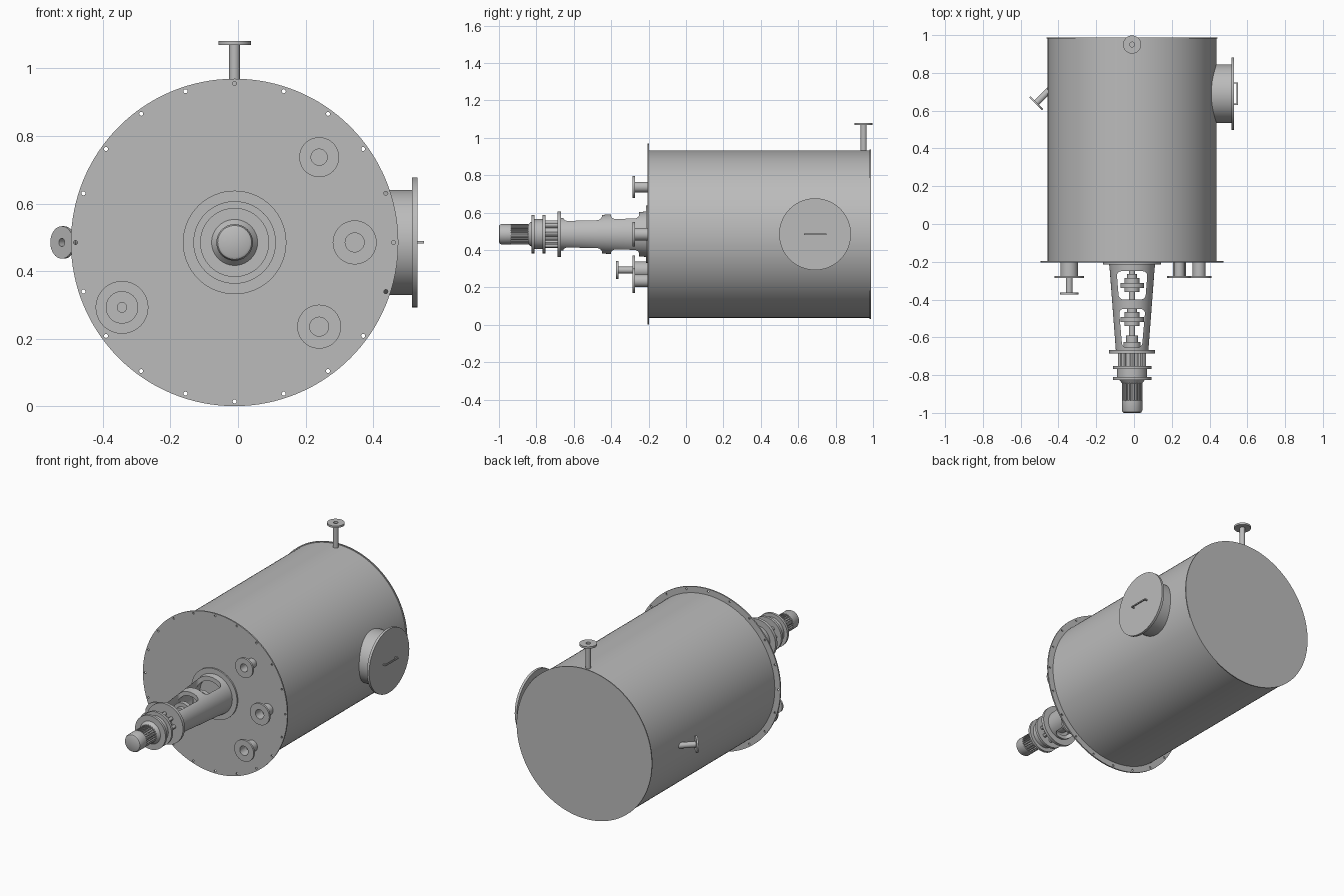
import bpy, bmesh
from math import pi, cos, sin
from mathutils import Vector, Matrix

if "Cube" in bpy.data.objects:
    bpy.data.objects.remove(bpy.data.objects["Cube"])

steel = bpy.data.materials.new("steel grey")
steel.use_nodes = True
grey = (0.5, 0.5, 0.5, 1)
steel.diffuse_color = grey
steel.node_tree.nodes["Principled BSDF"].inputs["Base Color"].default_value = grey

CX, CZ = -0.01, 0.485          # vessel axis
FRONT, BACK = -0.2, 0.988      # vessel ends
FORWARD = Vector((0, -1, 0))


def finish(name, bm):
    bmesh.ops.recalc_face_normals(bm, faces=bm.faces)
    mesh = bpy.data.meshes.new(name)
    bm.to_mesh(mesh)
    bm.free()
    mesh.materials.append(steel)
    ob = bpy.data.objects.new(name, mesh)
    bpy.context.collection.objects.link(ob)
    return ob


def smooth(ob):
    bpy.ops.object.select_all(action='DESELECT')
    ob.select_set(True)
    bpy.context.view_layer.objects.active = ob
    bpy.ops.object.shade_smooth_by_angle()
    return ob


def lathe(name, profile, origin, direction, steps=48, closed=False):
    """Revolve (radius, distance) points around a direction from an origin."""
    bm = bmesh.new()
    verts = [bm.verts.new((r, 0, t)) for r, t in profile]
    pairs = list(zip(verts, verts[1:]))
    if closed:
        pairs.append((verts[-1], verts[0]))
    edges = [bm.edges.new(p) for p in pairs]
    bmesh.ops.spin(bm, geom=verts + edges, axis=(0, 0, 1), cent=(0, 0, 0),
                   angle=2 * pi, steps=steps)
    bmesh.ops.remove_doubles(bm, verts=bm.verts, dist=1e-5)
    turn = Vector((0, 0, 1)).rotation_difference(Vector(direction)).to_matrix().to_4x4()
    bm.transform(Matrix.Translation(origin) @ turn)
    return smooth(finish(name, bm))


def axial(name, profile, steps=48, closed=False):
    """Lathe on the vessel axis; profile holds (radius, y)."""
    return lathe(name, [(r, -y) for r, y in profile], (CX, 0, CZ), FORWARD, steps, closed)


def nozzle(name, origin, direction, length, pipe, flange, bore, thick=0.012):
    """Flanged pipe stub with an open bore."""
    neck = length - thick
    return lathe(name, [(0, 0), (pipe, 0), (pipe, neck), (flange, neck), (flange, length),
                        (bore, length), (bore, length * 0.3), (0, length * 0.3)],
                 origin, direction, 40)


def cut(ob, cutter):
    cutter.hide_render = True
    mod = ob.modifiers.new("cut", 'BOOLEAN')
    mod.operation, mod.solver, mod.object = 'DIFFERENCE', 'EXACT', cutter
    bpy.context.view_layer.objects.active = ob
    bpy.ops.object.modifier_apply(modifier=mod.name)
    bpy.data.objects.remove(cutter)


# Vessel shell with a thin rear lip
axial("vessel_shell", [(0, FRONT), (0.447, FRONT), (0.447, BACK - 0.006),
                       (0.453, BACK - 0.006), (0.453, BACK), (0, BACK)], 128)

# Front cover plate with a ring of bolt holes
cover = axial("front_cover", [(0, FRONT - 0.005), (0.484, FRONT - 0.005),
                              (0.484, FRONT + 0.003), (0, FRONT + 0.003)], 128)
bm = bmesh.new()
for i in range(20):
    a = i * pi / 10
    place = Matrix.Translation((CX + 0.47 * cos(a), FRONT, CZ + 0.47 * sin(a)))
    bmesh.ops.create_cone(bm, cap_ends=True, segments=12, radius1=0.006, radius2=0.006,
                          depth=0.05, matrix=place @ Matrix.Rotation(pi / 2, 4, 'X'))
cut(cover, finish("bolt_hole_cutter", bm))
smooth(cover)

# Front nozzles: x, z, pipe, flange, bore
for name, x, z, pipe, flange, bore in (
        ("upper_nozzle", 0.24, 0.737, 0.028, 0.059, 0.024),
        ("middle_nozzle", 0.345, 0.485, 0.034, 0.065, 0.028),
        ("lower_nozzle", 0.24, 0.236, 0.034, 0.065, 0.028)):
    nozzle(name, (x, FRONT, z), FORWARD, 0.086, pipe, flange, bore)

# Stepped nozzle: wide stub carrying a narrow one
lathe("stepped_nozzle_base", [(0, 0), (0.046, 0), (0.046, 0.074), (0.078, 0.074),
                              (0.078, 0.086), (0, 0.086)], (-0.343, FRONT, 0.293), FORWARD)
nozzle("stepped_nozzle_tip", (-0.343, FRONT - 0.08, 0.293), FORWARD, 0.094, 0.018, 0.048, 0.014)

# Top vent and slanted side nozzle
nozzle("top_vent", (CX, 0.95, 0.9), (0, 0, 1), 0.18, 0.016, 0.048, 0.013)
slant = Vector((-1, -1, 0)).normalized()
tip = Vector((-0.521, 0.636, CZ))
nozzle("slanted_nozzle", tip - slant * 0.14, slant, 0.14, 0.017, 0.048, 0.012, 0.01)

# Manway on the left side with cover and handle
lathe("manway", [(0, 0), (0.155, 0), (0.155, 0.155), (0.192, 0.155),
                 (0.192, 0.17), (0, 0.17)], (0.36, 0.69, CZ), (1, 0, 0), 72)
bm = bmesh.new()
for size, pos in (((0.007, 0.12, 0.007), (0.547, 0.69, CZ)),
                  ((0.024, 0.007, 0.007), (0.5385, 0.6335, CZ)),
                  ((0.024, 0.007, 0.007), (0.5385, 0.7465, CZ))):
    bmesh.ops.create_cube(bm, size=1, matrix=Matrix.Translation(pos) @ Matrix.Diagonal((*size, 1)))
finish("manway_handle", bm)

# Agitator mounting flange
axial("agitator_base", [(0, FRONT), (0.153, FRONT), (0.153, -0.214), (0, -0.214)], 64)

# Tapered lantern with windows above and below
lantern = axial("lantern", [(0.122, -0.21), (0.118, -0.25), (0.086, -0.672),
                            (0.064, -0.672), (0.094, -0.21)], 64, closed=True)
for y0, y1, w0, w1 in ((-0.25, -0.40, 0.082, 0.07), (-0.45, -0.655, 0.07, 0.052)):
    bm = bmesh.new()
    face = bm.faces.new([bm.verts.new((CX + x, y, CZ - 0.2)) for x, y in
                         ((-w0, y0), (w0, y0), (w1, y1), (-w1, y1))])
    new = bmesh.ops.extrude_face_region(bm, geom=[face])["geom"]
    bmesh.ops.translate(bm, vec=(0, 0, 0.4), verts=[g for g in new if isinstance(g, bmesh.types.BMVert)])
    upright = [e for e in bm.edges if abs(e.verts[0].co.z - e.verts[1].co.z) > 0.1]
    bmesh.ops.bevel(bm, geom=upright, offset=0.025, segments=5, profile=0.5, affect='EDGES')
    cut(lantern, finish("window_cutter", bm))
smooth(lantern)

# Drive shaft with couplings inside the lantern
shaft = [(0, -0.2), (0.016, -0.2)]
for y, hub, disc in ((-0.325, 0.04, 0.062), (-0.505, 0.04, 0.062)):
    shaft += [(0.016, y + 0.06), (0.026, y + 0.06), (0.026, y + 0.04), (hub, y + 0.04),
              (hub, y + 0.012), (disc, y + 0.012), (disc, y - 0.014), (hub, y - 0.014),
              (hub, y - 0.036), (0.016, y - 0.036)]
shaft += [(0.016, -0.59), (0.032, -0.59), (0.032, -0.625), (0.045, -0.625), (0.045, -0.68), (0, -0.68)]
axial("drive_shaft", shaft, 32)

# Gearbox: stacked flanges behind the motor
axial("gearbox", [(0, -0.668), (0.122, -0.668), (0.122, -0.686), (0.05, -0.686), (0.05, -0.752),
                  (0.102, -0.752), (0.102, -0.767), (0.08, -0.767), (0.08, -0.81),
                  (0.102, -0.81), (0.102, -0.825), (0.068, -0.825), (0.052, -0.845), (0, -0.845)], 64)
bm = bmesh.new()
for i in range(8):
    a = i * pi / 4
    place = Matrix.Translation((CX + 0.062 * cos(a), -0.719, CZ + 0.062 * sin(a)))
    bmesh.ops.create_cone(bm, cap_ends=True, segments=12, radius1=0.012, radius2=0.012,
                          depth=0.07, matrix=place @ Matrix.Rotation(pi / 2, 4, 'X'))
smooth(finish("gearbox_stays", bm))

# Motor with cooling fins and rounded end cap
axial("motor", [(0, -0.83), (0.046, -0.83), (0.046, -0.935), (0.054, -0.935),
                (0.054, -0.988), (0.05, -0.996), (0.043, -1.0), (0, -1.0)])
bm = bmesh.new()
for i in range(24):
    spin = Matrix.Rotation(i * pi / 12, 4, 'Y')
    place = Matrix.Translation((CX, -0.888, CZ)) @ spin @ Matrix.Translation((0.048, 0, 0))
    bmesh.ops.create_cube(bm, size=1, matrix=place @ Matrix.Diagonal((0.012, 0.1, 0.005, 1)))
finish("motor_fins", bm)
